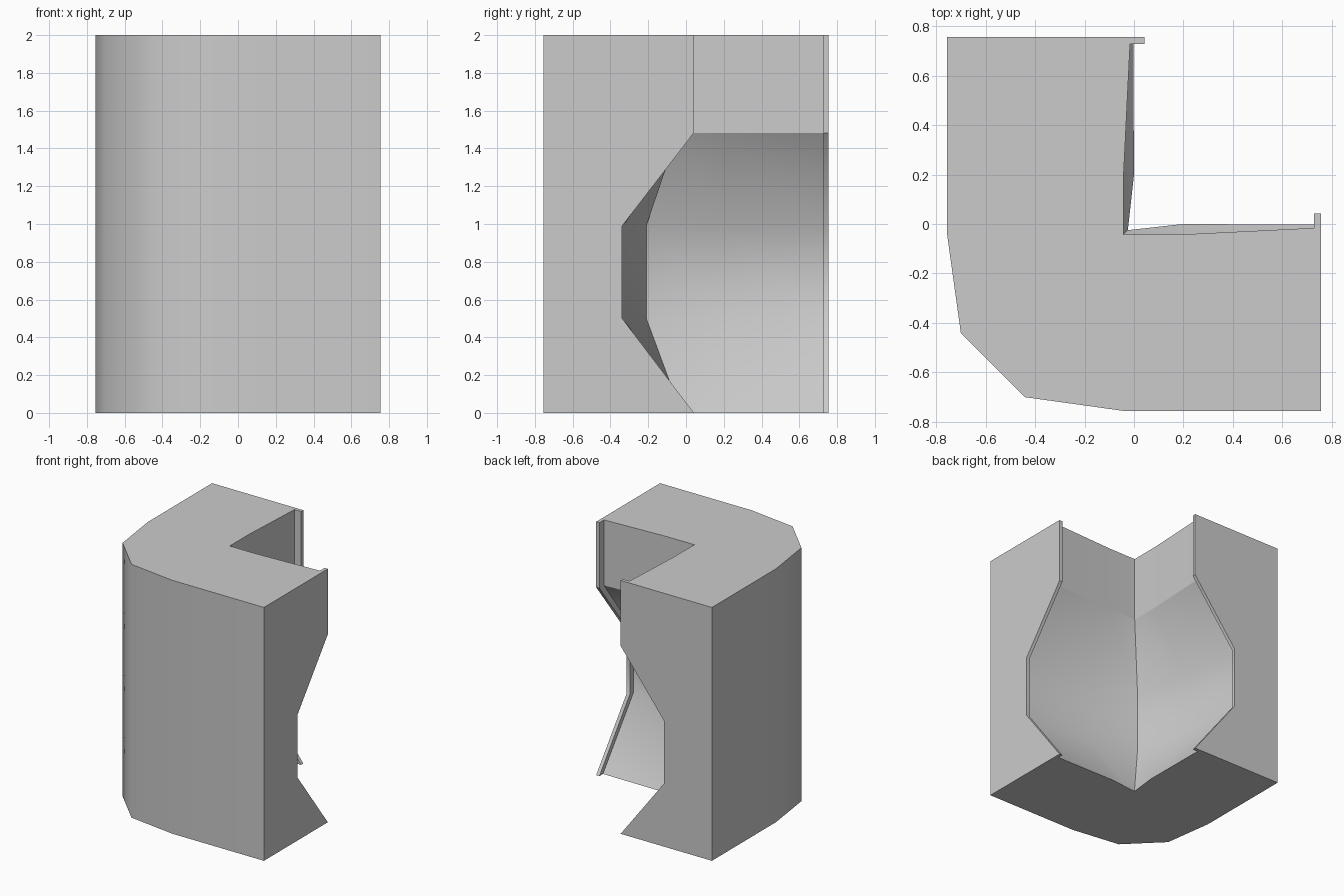
import bpy, bmesh, math

if "Cube" in bpy.data.objects:
    bpy.data.objects.remove(bpy.data.objects["Cube"])

END = 0.755      # outer end of each arm
LIP = 0.727      # inner side of the raised end lip

# height, lip edge, wall beside lip, wall at mid-arm, inner corner
LEVELS = [
    (0.00, 0.042, -0.003, 0.000, -0.025),
    (0.50, -0.338, -0.385, -0.33, -0.21),
    (0.99, -0.338, -0.385, -0.33, -0.21),
    (1.483, 0.042, -0.016, -0.042, -0.043),
    (2.00, 0.042, -0.016, -0.042, -0.043),
]


def ring(lip, wall, mid, corner):
    """L-shaped cross-section: one arm, then its mirror across x = y."""
    half = [(corner, corner), (0.2, mid), (LIP, wall), (LIP, lip), (END, lip),
            (END, -END), (-0.045, -END), (-0.44, -0.70)]
    return half + [(y, x) for x, y in reversed(half[1:])]


# Corner pillar with a hollowed inner side, lofted through the levels
bm = bmesh.new()
rings = [[bm.verts.new((x, y, z)) for x, y in ring(*dims)] for z, *dims in LEVELS]
n = len(rings[0])
for low, high in zip(rings, rings[1:]):
    for i in range(n):
        j = (i + 1) % n
        bm.faces.new((low[i], low[j], high[j], high[i]))
bm.faces.new(rings[0])
bm.faces.new(rings[-1])
bmesh.ops.recalc_face_normals(bm, faces=bm.faces[:])

# Crisp crease where the hollow meets the upright wall
crease = set(rings[3])
for e in bm.edges:
    if e.verts[0] in crease and e.verts[1] in crease:
        e.smooth = False

mesh = bpy.data.meshes.new("corner_pillar")
bm.to_mesh(mesh)
bm.free()
pillar = bpy.data.objects.new("corner_pillar", mesh)
bpy.context.collection.objects.link(pillar)
bpy.context.view_layer.objects.active = pillar
pillar.select_set(True)
bpy.ops.object.shade_smooth_by_angle(angle=math.radians(50))
